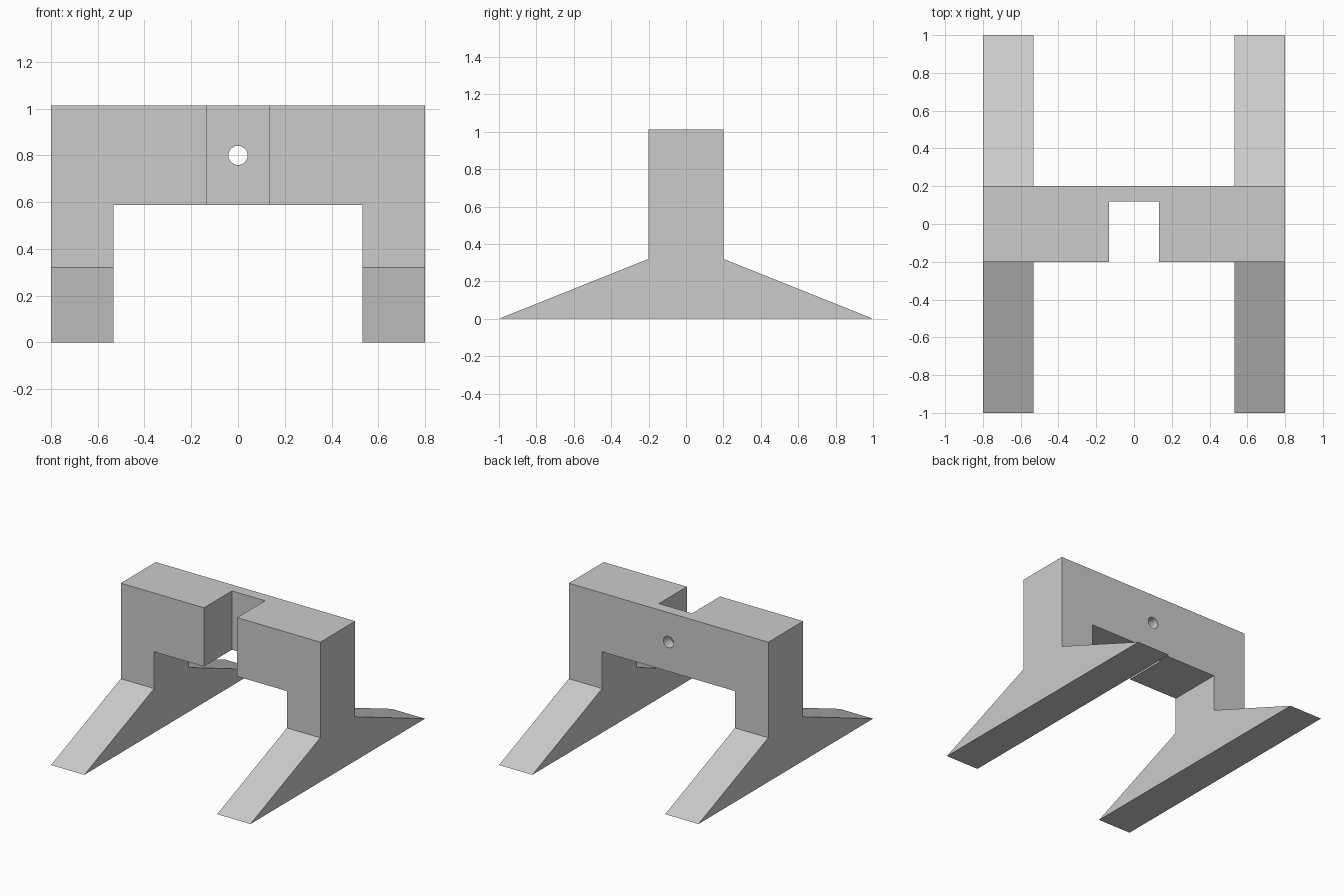
import bpy
import bmesh
from math import radians

if "Cube" in bpy.data.objects:
    bpy.data.objects.remove(bpy.data.objects["Cube"])

HALF_WIDTH = 0.8
LEG_INNER = 0.533
BRIDGE_BOTTOM, TOP = 0.587, 1.013
SLOT_HALF = 0.133

grey = bpy.data.materials.new("plain_grey")
grey.use_nodes = True
grey.diffuse_color = (0.6, 0.6, 0.6, 1)
grey.node_tree.nodes["Principled BSDF"].inputs["Base Color"].default_value = (0.6, 0.6, 0.6, 1)


def extrude_side_profile(name, points, half_width):
    """Extrude a closed (y, z) outline along x, centred on x = 0."""
    bm = bmesh.new()
    face = bm.faces.new([bm.verts.new((-half_width, y, z)) for y, z in points])
    new = bmesh.ops.extrude_face_region(bm, geom=[face])["geom"]
    moved = [v for v in new if isinstance(v, bmesh.types.BMVert)]
    bmesh.ops.translate(bm, verts=moved, vec=(2 * half_width, 0, 0))
    bmesh.ops.recalc_face_normals(bm, faces=bm.faces)
    mesh = bpy.data.meshes.new(name)
    bm.to_mesh(mesh)
    bm.free()
    obj = bpy.data.objects.new(name, mesh)
    bpy.context.collection.objects.link(obj)
    mesh.materials.append(grey)
    return obj


def box_cutter(name, low, high):
    center = [(a + b) / 2 for a, b in zip(low, high)]
    bpy.ops.mesh.primitive_cube_add(size=1, location=center)
    obj = bpy.context.object
    obj.name = name
    obj.scale = [b - a for a, b in zip(low, high)]
    return obj


def cut(target, cutter):
    """Subtract the cutter from the target, then discard it."""
    cutter.hide_render = True
    cutter.data.materials.append(grey)
    mod = target.modifiers.new(cutter.name, "BOOLEAN")
    mod.operation = "DIFFERENCE"
    mod.solver = "EXACT"
    mod.object = cutter
    bpy.context.view_layer.objects.active = target
    bpy.ops.object.modifier_apply(modifier=mod.name)
    bpy.data.objects.remove(cutter)


# Body: upright block on wedge-shaped feet, as one side outline
half_outline = [(1, 0), (0.2, 0.32), (0.2, TOP)]
outline = half_outline + [(-y, z) for y, z in reversed(half_outline)]
body = extrude_side_profile("bridge_stand", outline, HALF_WIDTH)

# Opening between the two legs
cut(body, box_cutter("leg_opening", (-LEG_INNER, -1.2, -0.2),
                     (LEG_INNER, 1.2, BRIDGE_BOTTOM)))

# Vertical slot in the front of the bridge
cut(body, box_cutter("front_slot", (-SLOT_HALF, -0.4, 0.4),
                     (SLOT_HALF, 0.12, 1.2)))

# Round hole through the thin wall behind the slot
bpy.ops.mesh.primitive_cylinder_add(vertices=32, radius=0.041, depth=0.3,
                                    location=(0, 0.15, 0.8),
                                    rotation=(radians(90), 0, 0))
bpy.context.object.name = "bolt_hole"
cut(body, bpy.context.object)

# Smooth hole wall, crisp edges elsewhere
bpy.ops.object.select_all(action="DESELECT")
body.select_set(True)
bpy.context.view_layer.objects.active = body
bpy.ops.object.shade_smooth_by_angle(angle=radians(30))
